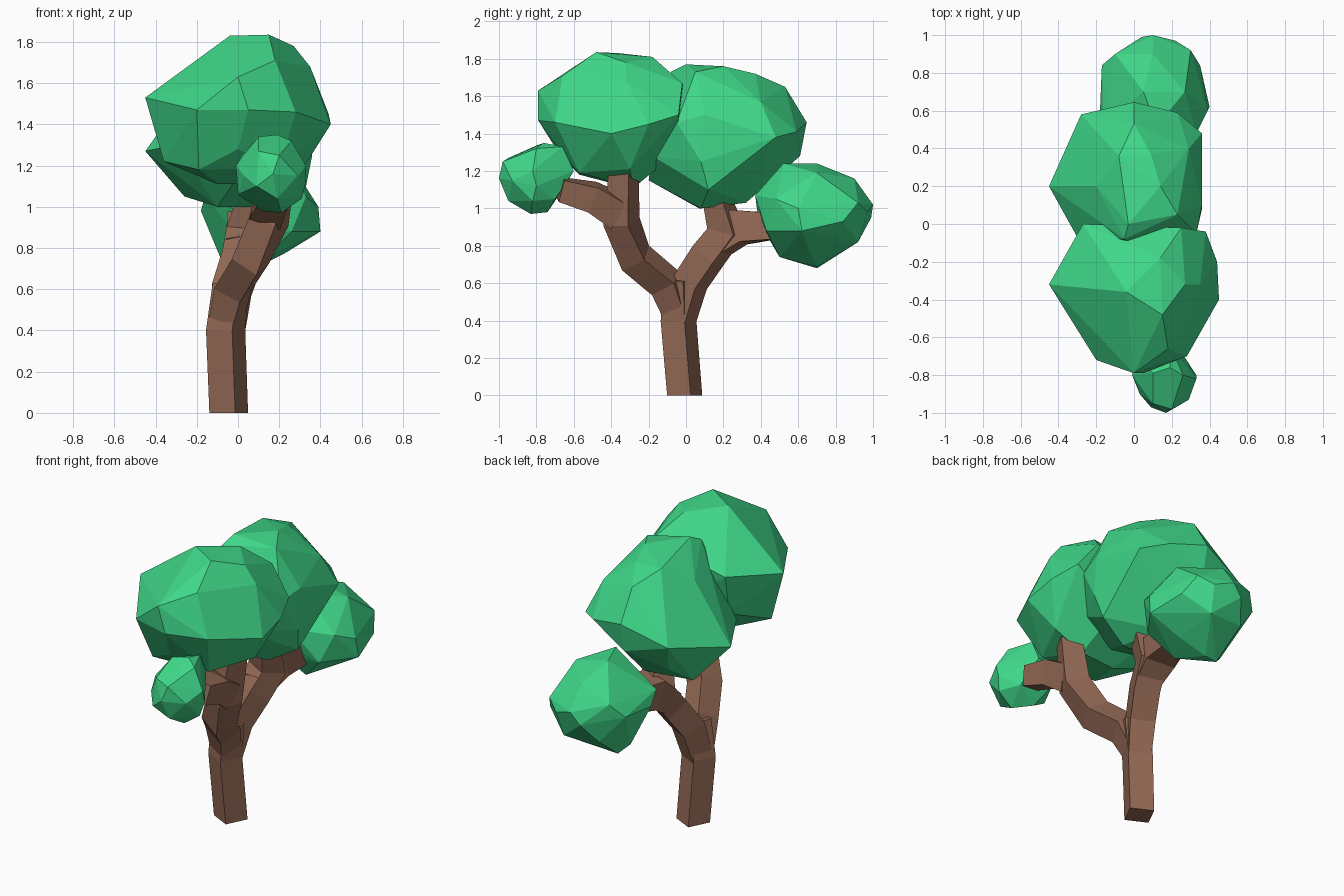
import bpy, bmesh, math
from mathutils import Vector


def material(name, color):
    m = bpy.data.materials.new(name)
    m.diffuse_color = color
    return m


GREEN = material("leaf_green", (0.05, 0.68, 0.25, 1))
BROWN = material("bark_brown", (0.29, 0.14, 0.09, 1))


def finish(name, bm, mat):
    bmesh.ops.recalc_face_normals(bm, faces=bm.faces)
    me = bpy.data.meshes.new(name)
    bm.to_mesh(me)
    bm.free()
    me.materials.append(mat)
    ob = bpy.data.objects.new(name, me)
    bpy.context.collection.objects.link(ob)
    return ob


def canopy(name, points):
    """Faceted leaf clump: convex hull around a few points."""
    bm = bmesh.new()
    for p in points:
        bm.verts.new(p)
    bmesh.ops.convex_hull(bm, input=bm.verts[:])
    loose = [v for v in bm.verts if not v.link_faces]
    bmesh.ops.delete(bm, geom=loose, context='VERTS')
    bmesh.ops.dissolve_limit(bm, angle_limit=math.radians(4),
                             verts=bm.verts[:], edges=bm.edges[:])
    finish(name, bm, GREEN)


def limb(name, path, side=Vector((-0.894, 0.447, 0))):
    """Four-sided limb along (x, y, z, half width) points."""
    bm = bmesh.new()
    pts = [Vector(p[:3]) for p in path]
    rings = []
    for i, p in enumerate(pts):
        before = (p - pts[i - 1]).normalized() if i else Vector()
        after = (pts[i + 1] - p).normalized() if i < len(pts) - 1 else Vector()
        t = (before + after).normalized()
        if i == 0 and p.z == 0:
            t = Vector((0, 0, 1))
        b = (side - t * side.dot(t)).normalized()
        a = t.cross(b)
        h = path[i][3]
        rings.append([bm.verts.new(p + h * (a * u + b * v))
                      for u, v in ((1, 1), (-1, 1), (-1, -1), (1, -1))])
    for r, s in zip(rings, rings[1:]):
        for k in range(4):
            n = (k + 1) % 4
            bm.faces.new((r[k], r[n], s[n], s[k]))
    bm.faces.new(rings[0])
    bm.faces.new(rings[-1])
    finish(name, bm, BROWN)


# Trunk and forked branches
limb("trunk", [(-0.045, -0.007, 0, .070), (-0.06, -0.04, 0.40, .071),
               (-0.035, -0.045, 0.62, .066)])
limb("front_branch", [(-0.055, -0.05, 0.46, .064), (-0.025, -0.11, 0.60, .072),
                      (0.06, -0.27, 0.735, .072), (0.15, -0.345, 0.93, .073),
                      (0.20, -0.333, 1.20, .060)])
limb("front_twig", [(0.15, -0.36, 0.98, .080), (0.18, -0.50, 1.06, .072),
                    (0.20, -0.67, 1.10, .060)])
limb("back_branch", [(-0.055, -0.035, 0.40, .066), (-0.03, 0.02, 0.60, .073),
                     (0.02, 0.12, 0.75, .075), (0.05, 0.22, 0.88, .080),
                     (0.07, 0.17, 1.03, .060)])
limb("back_twig", [(0.03, 0.15, 0.80, .072), (0.05, 0.28, 0.90, .09),
                   (0.09, 0.47, 0.905, .07)])

# Large leaf clumps
canopy("front_canopy", [
    (-.45, -.32, 1.53), (-.27, 0, 1.58), (-.20, -.72, 1.47), (0, -.79, 1.63),
    (.05, -.79, 1.47), (-.04, -.36, 1.83), (.15, -.48, 1.835), (.14, -.18, 1.81),
    (.27, -.32, 1.78), (.18, -.66, 1.71), (.35, -.32, 1.68), (.28, -.70, 1.46),
    (.45, -.40, 1.40), (.44, -.20, 1.45), (.38, -.04, 1.50), (.25, -.02, 1.67),
    (.33, -.30, 1.21), (.20, -.57, 1.19), (-.19, -.57, 1.18), (0, -.67, 1.28),
    (-.36, -.33, 1.22), (-.10, -.30, 1.11), (.15, -.28, 1.11), (.10, -.05, 1.30),
    (-.25, -.07, 1.32)])
canopy("back_canopy", [
    (-.45, .20, 1.27), (-.28, .58, 1.36), (0, .645, 1.46), (.23, .59, 1.41),
    (0, .61, 1.28), (.36, .48, 1.38), (.36, .08, 1.25), (.36, .10, 1.50),
    (.33, -.05, 1.46), (-.30, -.07, 1.30), (-.20, .20, 1.62), (-.05, -.08, 1.73),
    (.14, .20, 1.76), (-.03, 0, 1.77), (.09, .37, 1.72), (-.08, .36, 1.72),
    (0, .53, 1.65), (.23, .05, 1.73), (-.26, .30, 1.05), (-.10, .07, 1.0),
    (.15, .08, 1.0), (.06, .32, 1.03), (0, -.20, 1.15), (.20, -.18, 1.28),
    (-.20, .46, 1.16), (.29, .40, 1.57), (.33, .12, 1.10)])

# Small leaf clumps
canopy("back_small_canopy", [
    (.10, 1.0, 1.02), (.04, .99, .95), (.22, .97, .98), (.30, .92, 1.03),
    (-.10, .90, 1.08), (-.17, .84, 1.0), (-.18, .60, .98), (-.16, .52, 1.05),
    (.10, .90, 1.16), (.05, .70, 1.24), (.12, .52, 1.24), (.27, .70, 1.19),
    (.39, .60, 1.0), (.40, .62, .88), (.35, .84, .93), (.33, .48, 1.05),
    (.20, .92, .82), (-.03, .90, .83), (.06, .70, .69), (-.02, .70, .68),
    (-.08, .66, .74), (.22, .66, .77), (.12, .50, .74), (0, .43, .86),
    (.26, .43, .88), (.10, .37, 1.07), (-.02, .38, .99)])
canopy("front_small_canopy", [
    (.17, -1.0, 1.16), (.09, -.97, 1.10), (.20, -.98, 1.25), (.10, -.95, 1.27),
    (.10, -.79, 1.34), (.19, -.76, 1.35), (.26, -.80, 1.32), (.20, -.66, 1.33),
    (.33, -.82, 1.20), (.33, -.80, 1.12), (.29, -.93, 1.15), (.31, -.82, 1.04),
    (.21, -.83, .97), (.12, -.74, .98), (.19, -.95, 1.04), (0, -.79, 1.06),
    (-.01, -.80, 1.20), (.03, -.90, 1.15), (.02, -.70, 1.25), (.05, -.66, 1.10),
    (.20, -.60, 1.20), (.25, -.70, 1.05), (.12, -.61, 1.20)])
